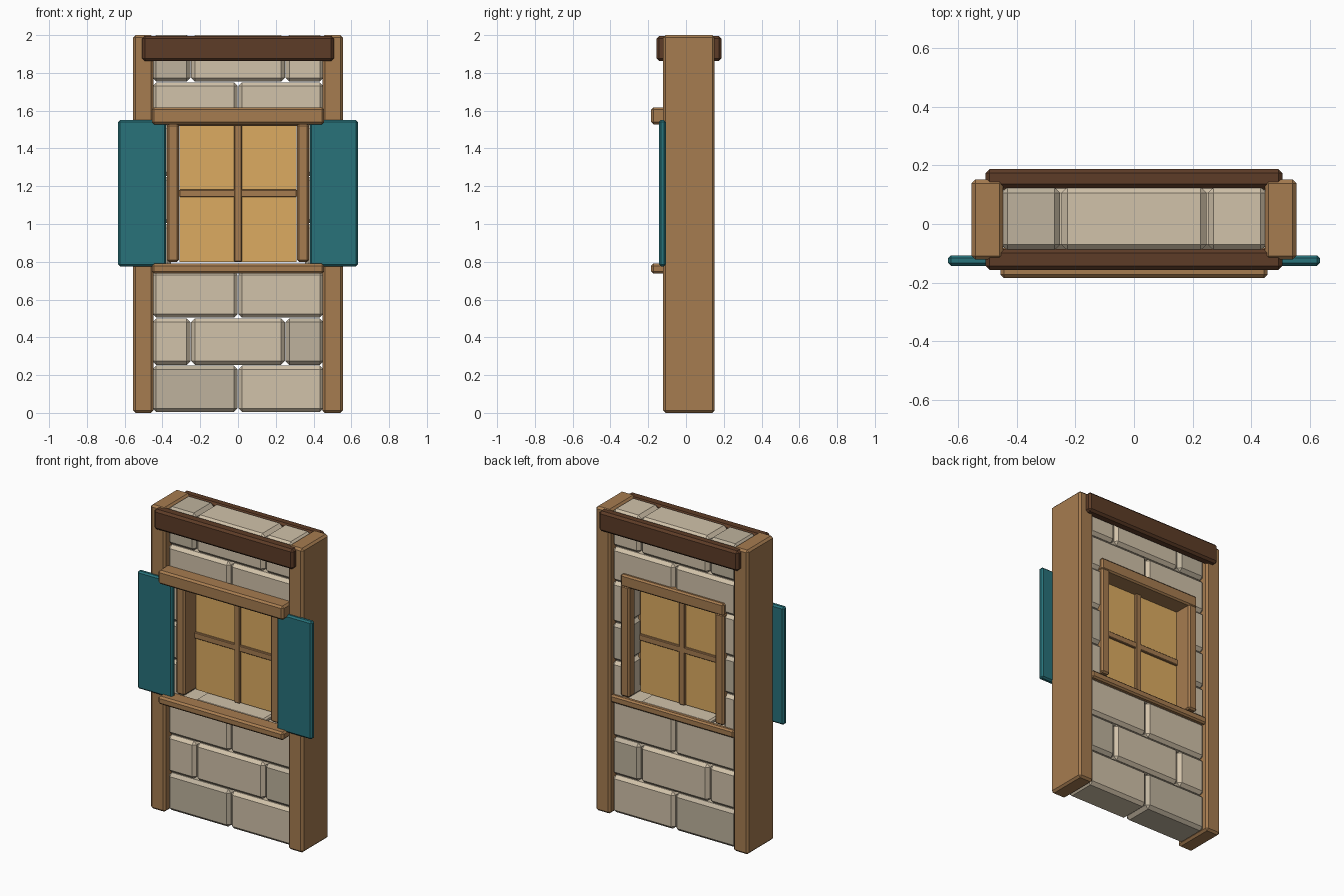
import bpy
import bmesh

if "Cube" in bpy.data.objects:
    bpy.data.objects.remove(bpy.data.objects["Cube"])


def material(name, r, g, b):
    m = bpy.data.materials.new(name)
    m.diffuse_color = (r, g, b, 1)
    m.use_nodes = True
    m.node_tree.nodes["Principled BSDF"].inputs["Base Color"].default_value = m.diffuse_color
    return m


WOOD = material("wood", 0.38, 0.20, 0.08)
DARK_WOOD = material("dark_wood", 0.11, 0.045, 0.02)
STONE = material("stone", 0.64, 0.54, 0.40)
GREY_STONE = material("grey_stone", 0.52, 0.45, 0.34)
TEAL = material("teal_paint", 0.021, 0.168, 0.195)
GLASS = material("warm_glass", 0.72, 0.41, 0.12)


def box(name, x, y, z, mat, bevel=0.01):
    """Chamfered box from (min, max) ranges on each axis."""
    bm = bmesh.new()
    bmesh.ops.create_cube(bm, size=1)
    for v in bm.verts:
        v.co = [r[0] + (c + 0.5) * (r[1] - r[0]) for c, r in zip(v.co, (x, y, z))]
    if bevel:
        bmesh.ops.bevel(bm, geom=bm.edges[:], offset=bevel, segments=1, affect='EDGES')
    mesh = bpy.data.meshes.new(name)
    bm.to_mesh(mesh)
    bm.free()
    mesh.materials.append(mat)
    ob = bpy.data.objects.new(name, mesh)
    bpy.context.collection.objects.link(ob)
    return ob


def pair(name, x, y, z, mat, bevel=0.01):
    """The same box on the right and left sides."""
    box(name + "_right", x, y, z, mat, bevel)
    box(name + "_left", (-x[1], -x[0]), y, z, mat, bevel)


# Stone courses above and below the window, joints alternating
WALL_Y = (-0.09, 0.126)
EDGE = 0.455
GREY = {(0, 0), (1, 2), (7, 0)}
for row in (0, 1, 2, 6, 7):
    joints = [-EDGE, 0, EDGE] if row % 2 == 0 else [-EDGE, -0.25, 0.25, EDGE]
    low = 1.525 if row == 6 else row * 0.25 + 0.004
    for i, (a, b) in enumerate(zip(joints, joints[1:])):
        mat = GREY_STONE if (row, i) in GREY else STONE
        box("stone_block", (a + 0.002, b - 0.002), WALL_Y,
            (low, row * 0.25 + 0.25), mat, 0.02)

# Stones beside the window and the slab under it
for row in (3, 4, 5):
    top = 1.525 if row == 5 else row * 0.25 + 0.25
    pair("jamb_stone", (0.355, EDGE), WALL_Y, (row * 0.25 + 0.004, top),
         GREY_STONE if row == 4 else STONE, 0.02)
box("sill_stone", (-0.25, 0.25), WALL_Y, (0.754, 0.787), STONE, 0.01)

# Corner posts and top beams
pair("corner_post", (0.447, 0.555), (-0.122, 0.152), (0, 2), WOOD, 0.013)
box("front_top_beam", (-0.507, 0.507), (-0.157, -0.085), (1.863, 1.995), DARK_WOOD, 0.014)
box("back_top_beam", (-0.507, 0.507), (0.122, 0.188), (1.863, 1.995), DARK_WOOD, 0.014)

# Lintels and sills
box("front_lintel", (-0.456, 0.456), (-0.185, -0.08), (1.528, 1.618), WOOD, 0.012)
box("inner_lintel", (-0.375, 0.375), (-0.10, 0.148), (1.52, 1.6), WOOD)
box("front_sill", (-0.456, 0.456), (-0.185, -0.08), (0.737, 0.79), WOOD, 0.012)
box("back_sill", (-0.45, 0.45), (0.11, 0.148), (0.737, 0.787), WOOD)

# Window side frames
Z_FRAME = (0.80, 1.53)
box("frame_left", (-0.375, -0.312), (-0.112, 0.148), Z_FRAME, WOOD)
box("frame_front_right", (0.312, 0.375), (-0.112, -0.03), Z_FRAME, WOOD)
box("frame_back_right", (0.312, 0.375), (0.08, 0.148), Z_FRAME, WOOD)

# Glass and glazing bars
box("window_glass", (-0.31, 0.31), (0.005, 0.029), (0.80, 1.53), GLASS, 0)
box("vertical_bar", (-0.02, 0.02), (-0.012, 0.046), (0.80, 1.53), WOOD, 0.004)
box("horizontal_bar", (-0.312, 0.312), (-0.01, 0.044), (1.142, 1.182), WOOD, 0.004)

# Open shutters
pair("shutter", (0.38, 0.635), (-0.143, -0.107), (0.776, 1.55), TEAL, 0.01)
